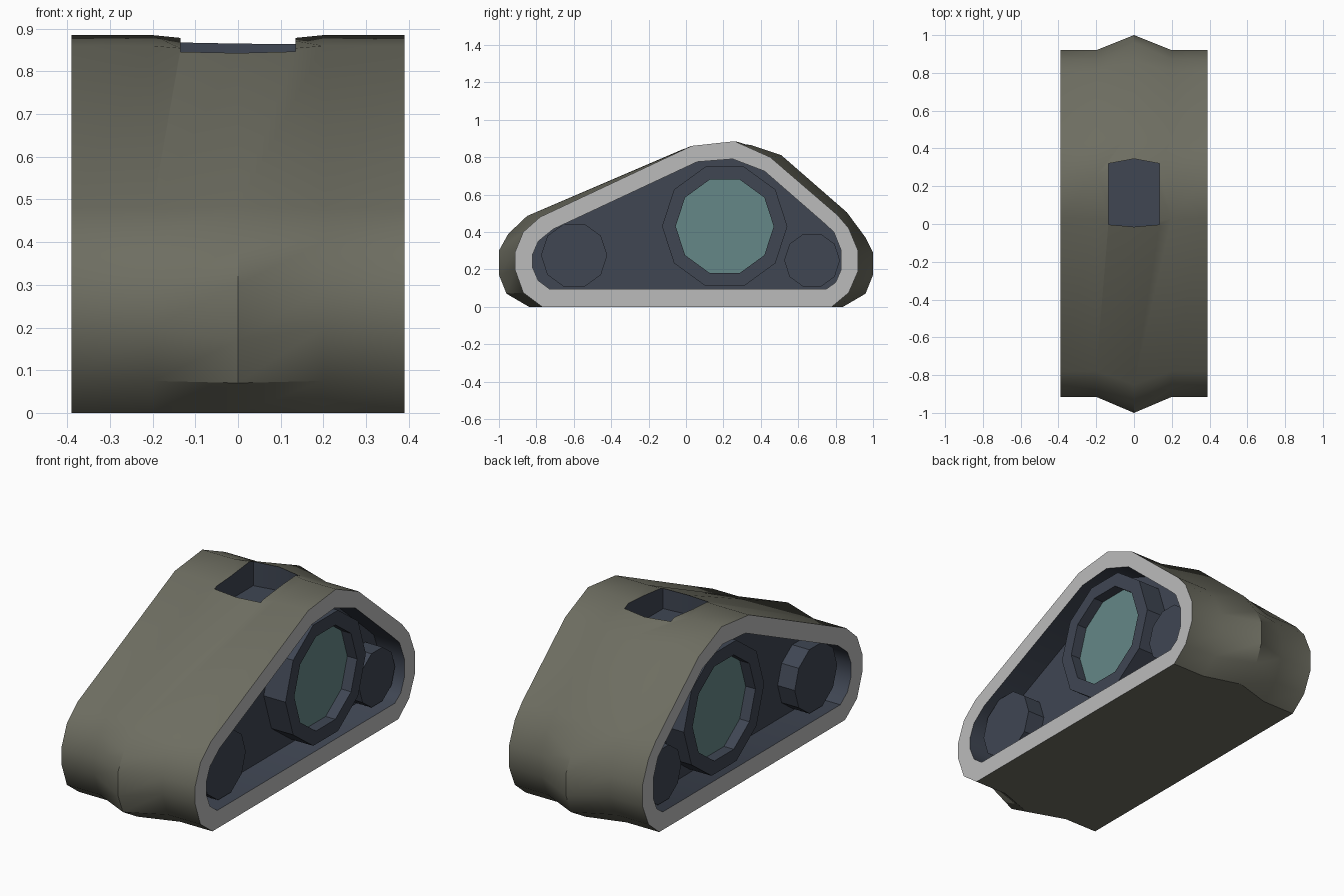
import bpy, bmesh, math

if "Cube" in bpy.data.objects:
    bpy.data.objects.remove(bpy.data.objects["Cube"])

def material(name, rgb):
    m = bpy.data.materials.new(name)
    m.diffuse_color = (*rgb, 1)
    m.use_nodes = True
    m.node_tree.nodes["Principled BSDF"].inputs["Base Color"].default_value = m.diffuse_color
    return m

MATS = [material("olive_shell", (0.155, 0.155, 0.12)),
        material("light_grey_rim", (0.5, 0.5, 0.5)),
        material("dark_slate", (0.05, 0.061, 0.086)),
        material("teal_lens", (0.128, 0.243, 0.243))]
OLIVE, GREY, SLATE, TEAL = range(4)

def loft(name, loops, mats, start_mat, end_mat):
    """Bridge equal-sized loops of 3D points; mats = colour of each band."""
    bm = bmesh.new()
    rings = [[bm.verts.new(p) for p in lp] for lp in loops]
    n = len(rings[0])
    for a, b, m in zip(rings, rings[1:], mats):
        for i in range(n):
            j = (i + 1) % n
            bm.faces.new((a[i], a[j], b[j], b[i])).material_index = m
    for ring, m in ((rings[0], start_mat), (rings[-1], end_mat)):
        if m is not None:
            bm.faces.new(ring).material_index = m
    bmesh.ops.recalc_face_normals(bm, faces=bm.faces)
    me = bpy.data.meshes.new(name)
    bm.to_mesh(me)
    bm.free()
    for m in MATS:
        me.materials.append(m)
    ob = bpy.data.objects.new(name, me)
    bpy.context.collection.objects.link(ob)
    return ob

# Side profiles (y, z): outer edge of the rim, bulged centre, inner edge of the rim
SIDE = [(-.77, 0), (-.87, .075), (-.915, .20), (-.915, .29), (-.87, .40), (-.78, .48),
        (.03, .86), (.26, .885), (.45, .80), (.81, .49), (.87, .42), (.92, .30),
        (.92, .19), (.87, .075), (.78, 0)]
MID = [(-.84, 0), (-.96, .07), (-1, .17), (-1, .30), (-.95, .39), (-.85, .485),
       (-.015, .843), (.345, .865), (.51, .81), (.86, .505), (.96, .37), (1, .29),
       (1, .17), (.96, .07), (.84, 0)]
INNER = [(-.73, .095), (-.79, .14), (-.82, .21), (-.82, .28), (-.79, .35), (-.71, .415),
         (.06, .775), (.25, .79), (.42, .725), (.73, .455), (.79, .40), (.83, .30),
         (.83, .20), (.80, .13), (.75, .095)]
FLOOR = 0.24

def at(x, profile):
    return [(x, y, z) for y, z in profile]

# Shell with a recess on both sides
shell = loft("track_shell",
             [at(-FLOOR, INNER), at(-.39, INNER), at(-.39, SIDE), at(-.2, SIDE), at(0, MID),
              at(.2, SIDE), at(.39, SIDE), at(.39, INNER), at(FLOOR, INNER)],
             [SLATE, GREY, OLIVE, OLIVE, OLIVE, OLIVE, GREY, SLATE], SLATE, SLATE)

# Square socket cut into the top
plan = [(-.135, -.003), (0, -.015), (.135, -.003), (.135, .32), (0, .345), (-.135, .32)]
cutter = loft("socket_cutter", [[(x, y, z) for x, y in plan] for z in (.74, 1.0)],
              [SLATE], SLATE, SLATE)
cutter.hide_render = True
mod = shell.modifiers.new("socket", 'BOOLEAN')
mod.operation = 'DIFFERENCE'
mod.solver = 'EXACT'
mod.object = cutter
bpy.context.view_layer.objects.active = shell
shell.select_set(True)
bpy.ops.object.modifier_apply(modifier="socket")
bpy.data.objects.remove(cutter)
bpy.ops.object.shade_smooth_by_angle(angle=math.radians(35))

def circle(x, y, z, r, n=10):
    return [(x, y + r * math.cos(2 * math.pi * i / n), z + r * math.sin(2 * math.pi * i / n))
            for i in range(n)]

# Wheels in each recess
for s, side in ((1, "right"), (-1, "left")):
    y, z = .207, .43
    loft("main_wheel_" + side,
         [circle(s * .22, y, z, .335), circle(s * .367, y, z, .335),
          circle(s * .367, y, z, .262), circle(s * .31, y, z, .262)],
         [SLATE] * 3, SLATE, TEAL)
    for name, y, z, r in (("front_wheel_", -.598, .275, .177), ("rear_wheel_", .674, .248, .149)):
        loft(name + side, [circle(s * .22, y, z, r), circle(s * .34, y, z, r)],
             [SLATE], SLATE, SLATE)
